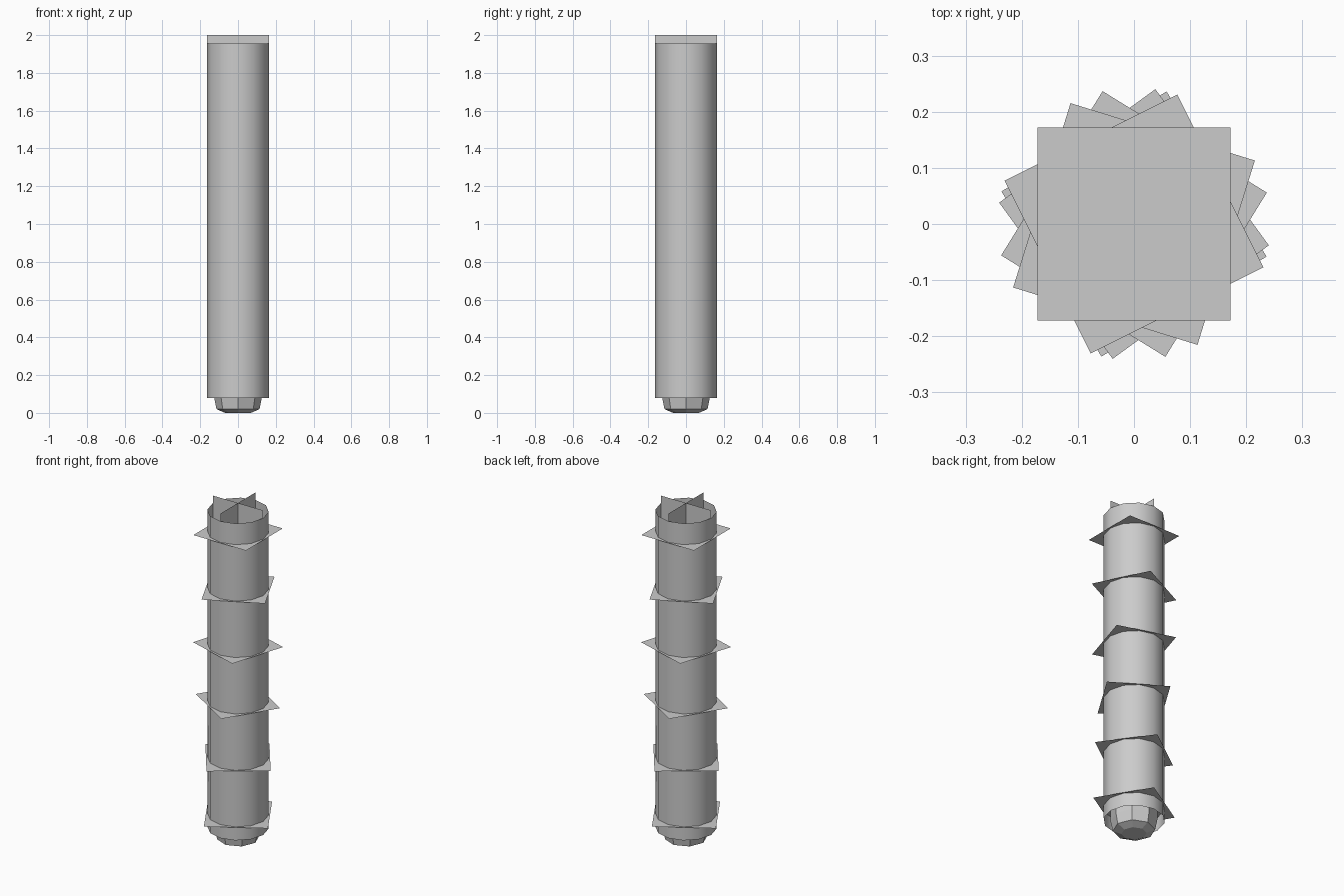
import bpy, bmesh, math

if "Cube" in bpy.data.objects:
    bpy.data.objects.remove(bpy.data.objects["Cube"])


def make(name, bm, smooth=False):
    mesh = bpy.data.meshes.new(name)
    bm.normal_update()
    bm.to_mesh(mesh)
    bm.free()
    if smooth:
        for p in mesh.polygons:
            p.use_smooth = True
    obj = bpy.data.objects.new(name, mesh)
    bpy.context.collection.objects.link(obj)
    return obj


def lathe(name, profile, sides, close_bottom=False, smooth=False):
    bm = bmesh.new()
    rings = []
    for r, z in profile:
        rings.append([bm.verts.new((r * math.cos(2 * math.pi * i / sides),
                                    r * math.sin(2 * math.pi * i / sides), z))
                      for i in range(sides)])
    for a, b in zip(rings, rings[1:]):
        for i in range(sides):
            j = (i + 1) % sides
            bm.faces.new((a[i], a[j], b[j], b[i]))
    if close_bottom:
        bm.faces.new(rings[0][::-1])
    return make(name, bm, smooth)


def card(name, corners):
    bm = bmesh.new()
    bm.faces.new([bm.verts.new(c) for c in corners])
    return make(name, bm)


R = 0.165        # stalk radius
HALF = 0.172     # half side of the leaf squares

# Hollow stalk, open at both ends
lathe("stalk", [(R, 0.08), (R, 1.955)], 12, smooth=True)

# Tapered root plug at the foot
lathe("root_plug", [(0.068, 0.0), (0.114, 0.02), (0.126, 0.08), (0.126, 0.16)],
      8, close_bottom=True)

# Flat square collars, each turned differently, from bottom to top
for i, deg in enumerate((31.2, 36, -31.7, -17.3, 26.5, 0)):
    z = 0.16 + i * 0.334
    ring = card(f"collar_{i + 1}", [(-HALF, -HALF, 0), (HALF, -HALF, 0),
                                    (HALF, HALF, 0), (-HALF, HALF, 0)])
    ring.location.z = z
    ring.rotation_euler.z = math.radians(deg)

# Crossed upright cards in the open top
for i in range(2):
    blade = card(f"top_blade_{i + 1}", [(-R, 0, 1.83), (R, 0, 1.83),
                                        (R, 0, 2.0), (-R, 0, 2.0)])
    blade.rotation_euler.z = i * math.pi / 2
